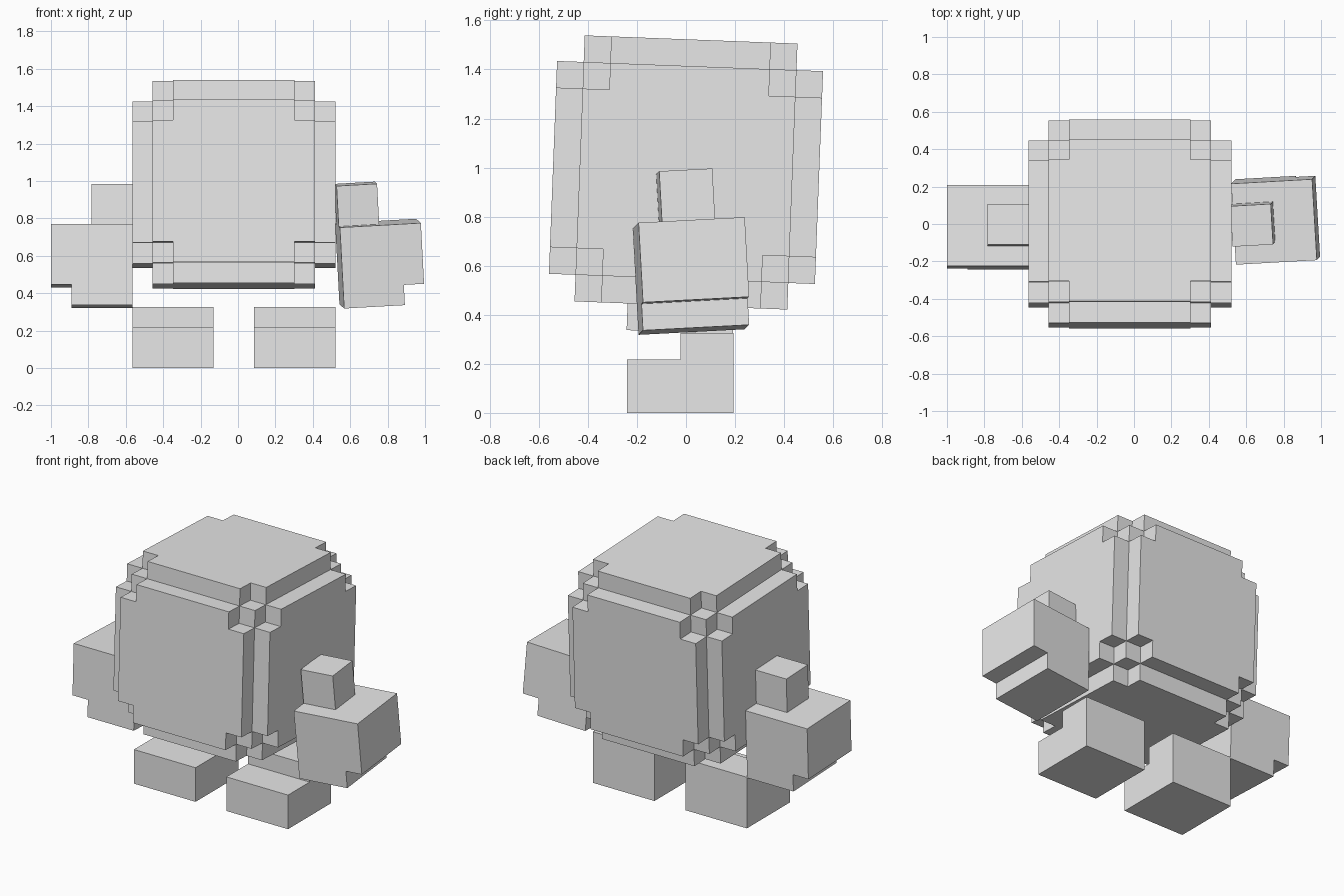
import bpy
import bmesh
from itertools import product
from math import radians
from mathutils import Euler, Matrix, Vector

UNIT = 0.1085

cube = bpy.data.objects.get("Cube")
if cube:
    bpy.data.objects.remove(cube, do_unlink=True)

grey = bpy.data.materials.new("light_grey")
grey.use_nodes = True
grey.diffuse_color = (0.8, 0.8, 0.8, 1)
grey.node_tree.nodes["Principled BSDF"].inputs["Base Color"].default_value = (0.8, 0.8, 0.8, 1)


def block_shape(name, breaks, filled, location, tilt=(0, 0, 0), mirror=False):
    """Closed shell around the grid cells whose centre passes the filled rule."""
    cells = set()
    for cell in product(*(range(len(b) - 1) for b in breaks)):
        centre = [(b[i] + b[i + 1]) / 2 for b, i in zip(breaks, cell)]
        if filled(*centre):
            cells.add(cell)
    bm = bmesh.new()
    for cell in cells:
        for axis, side in product(range(3), (0, 1)):
            beside = list(cell)
            beside[axis] += 2 * side - 1
            if tuple(beside) in cells:
                continue
            u, v = (axis + 1) % 3, (axis + 2) % 3
            loop = [(0, 0), (1, 0), (1, 1), (0, 1)]
            corners = []
            for du, dv in (loop if side else reversed(loop)):
                index = list(cell)
                index[axis] += side
                index[u] += du
                index[v] += dv
                corners.append(Vector(b[i] for b, i in zip(breaks, index)) * UNIT)
            bm.faces.new([bm.verts.new(c) for c in corners])
    bmesh.ops.remove_doubles(bm, verts=bm.verts, dist=0.0001)
    bmesh.ops.dissolve_limit(bm, angle_limit=radians(1), verts=bm.verts, edges=bm.edges)
    if mirror:
        bm.transform(Matrix.Scale(-1, 4, (1, 0, 0)))
        bmesh.ops.reverse_faces(bm, faces=bm.faces)
    mesh = bpy.data.meshes.new(name)
    bm.to_mesh(mesh)
    bm.free()
    mesh.materials.append(grey)
    obj = bpy.data.objects.new(name, mesh)
    obj.location = location
    obj.rotation_euler = Euler([radians(a) for a in tilt])
    bpy.context.collection.objects.link(obj)
    return obj


# Body: a cube with stepped edges and notched corners
def body_rule(x, y, z):
    a, b, c = sorted((abs(x), abs(y), abs(z)), reverse=True)
    return a < 4 or (b < 4 and c < 3)


steps = (-5, -4, -3, 3, 4, 5)
block_shape("body", (steps, steps, steps), body_rule, (-0.0225, 0, 0.98), (-2.2, 0, 0))


# Hands: a block with a thumb on top and a notch under the outer edge
def hand_rule(x, y, z):
    if z > 2:
        return x < 0 and abs(y) < 1
    return z > -1 or x < 1


hand_grid = ((-2, 0, 1, 2), (-2, -1, 1, 2), (-2, -1, 2, 4))
block_shape("left_hand", hand_grid, hand_rule, (0.76, 0.023, 0.558), (3, -3.2, 3.2))
block_shape("right_hand", hand_grid, hand_rule, (-0.782, -0.017, 0.546), (-2.2, 0, 0), mirror=True)


# Feet: a low toe in front of a taller heel
def foot_rule(x, y, z):
    return z < 2 or y > 0


foot_grid = ((-2, 2), (-2, 0, 2), (0, 2, 3))
for name, side in (("left_foot", 1), ("right_foot", -1)):
    block_shape(name, foot_grid, foot_rule, (-0.0225 + side * 3 * UNIT, -0.0225, 0))
